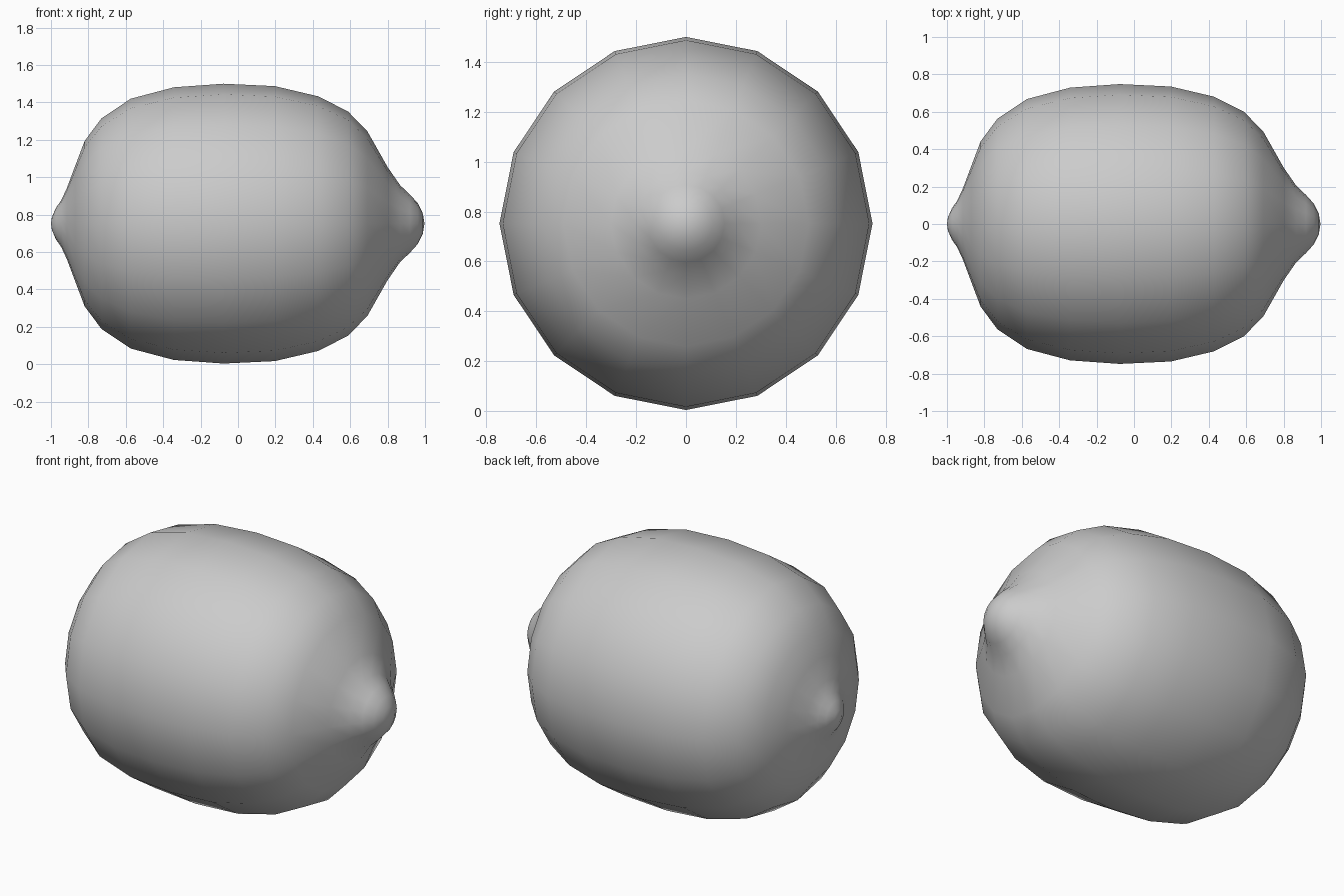
import bpy, bmesh, math

if "Cube" in bpy.data.objects:
    bpy.data.objects.remove(bpy.data.objects["Cube"])

SIDES = 16
AXIS_Z = 0.752

# Lemon profile: (position along x, radius) from blossom end to stem end
profile = [(-0.995, 0.035), (-0.973, 0.085), (-0.945, 0.125), (-0.915, 0.19),
           (-0.87, 0.31), (-0.82, 0.442), (-0.73, 0.563), (-0.573, 0.668),
           (-0.342, 0.729), (-0.077, 0.748), (0.197, 0.735), (0.427, 0.681),
           (0.588, 0.6), (0.692, 0.493), (0.80, 0.302), (0.867, 0.205),
           (0.92, 0.155), (0.962, 0.108), (0.988, 0.055)]

bm = bmesh.new()

# Rings around the x axis
rings = []
for x, r in profile:
    ring = []
    for i in range(SIDES):
        a = 2 * math.pi * i / SIDES
        ring.append(bm.verts.new((x, r * math.cos(a), AXIS_Z + r * math.sin(a))))
    rings.append(ring)

# Skin between rings
for a, b in zip(rings, rings[1:]):
    for i in range(SIDES):
        j = (i + 1) % SIDES
        bm.faces.new((a[i], a[j], b[j], b[i]))

# Pointed ends
for x, ring in ((-1.0, rings[0]), (0.997, rings[-1])):
    tip = bm.verts.new((x, 0, AXIS_Z))
    for i in range(SIDES):
        bm.faces.new((tip, ring[i], ring[(i + 1) % SIDES]))

bmesh.ops.recalc_face_normals(bm, faces=bm.faces)
for f in bm.faces:
    f.smooth = True

mesh = bpy.data.meshes.new("lemon")
bm.to_mesh(mesh)
bm.free()
lemon = bpy.data.objects.new("lemon", mesh)
bpy.context.collection.objects.link(lemon)
